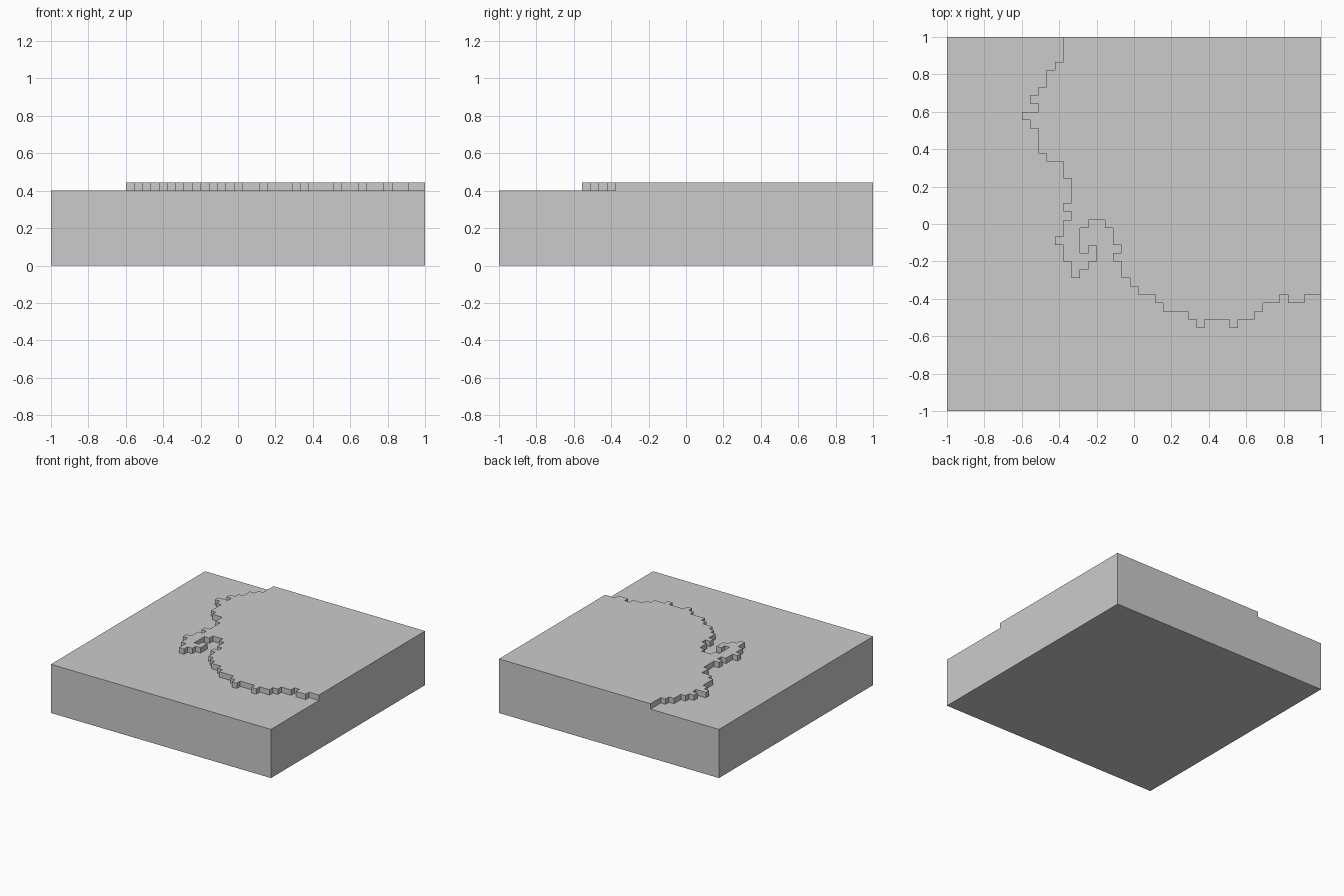
import bpy
import bmesh

if "Cube" in bpy.data.objects:
    bpy.data.objects.remove(bpy.data.objects["Cube"])

CELLS = 45
CELL = 2 / CELLS
LOW, HIGH = 9 * CELL, 10 * CELL

# Stepped cliff edge in grid cells from the back-left corner:
# each pair runs to a new row, then to a new column
STEPS = [(3, 13), (4, 12), (6, 11), (7, 10), (8, 11), (9, 9), (10, 10), (11, 11),
         (14, 12), (15, 14), (17, 15), (20, 14), (21, 15), (22, 14), (24, 13),
         (25, 14), (27, 15), (29, 16), (28, 17), (27, 18), (25, 17), (26, 16),
         (23, 17), (22, 19), (23, 20), (25, 21), (26, 20), (27, 21), (29, 22),
         (30, 23), (31, 25), (32, 26), (33, 29), (34, 30), (35, 31), (34, 34),
         (35, 35), (34, 37), (33, 38), (32, 40), (31, 41), (32, 43), (31, 45)]

edge = [(14, 0)]
for row, col in STEPS:
    edge += [(edge[-1][0], row), (col, row)]

bm = bmesh.new()


def vert(cell, z):
    return bm.verts.new((-1 + cell[0] * CELL, 1 - cell[1] * CELL, z))


low_edge = [vert(c, LOW) for c in edge]
high_edge = [vert(c, HIGH) for c in edge]

# Block corners: back left, front left, front right, back right
corners = [(0, 0), (0, CELLS), (CELLS, CELLS), (CELLS, 0)]
base = [vert(c, 0) for c in corners]
low = [vert(c, LOW) for c in corners[:3]]
peak = vert(corners[3], HIGH)

# Lower ground and raised plateau
bm.faces.new(low + low_edge[::-1])
bm.faces.new(high_edge + [peak])

# Cliff between the two levels
for i in range(len(edge) - 1):
    bm.faces.new((low_edge[i], low_edge[i + 1], high_edge[i + 1], high_edge[i]))

# Underside and outer walls; back and right walls step up with the plateau
bm.faces.new(base[::-1])
bm.faces.new((base[0], base[1], low[1], low[0]))
bm.faces.new((base[1], base[2], low[2], low[1]))
bm.faces.new((base[2], base[3], peak, high_edge[-1], low_edge[-1], low[2]))
bm.faces.new((base[3], base[0], low[0], low_edge[0], high_edge[0], peak))

bmesh.ops.recalc_face_normals(bm, faces=bm.faces)
mesh = bpy.data.meshes.new("terrain_tile")
bm.to_mesh(mesh)
bm.free()
tile = bpy.data.objects.new("terrain_tile", mesh)
bpy.context.collection.objects.link(tile)
